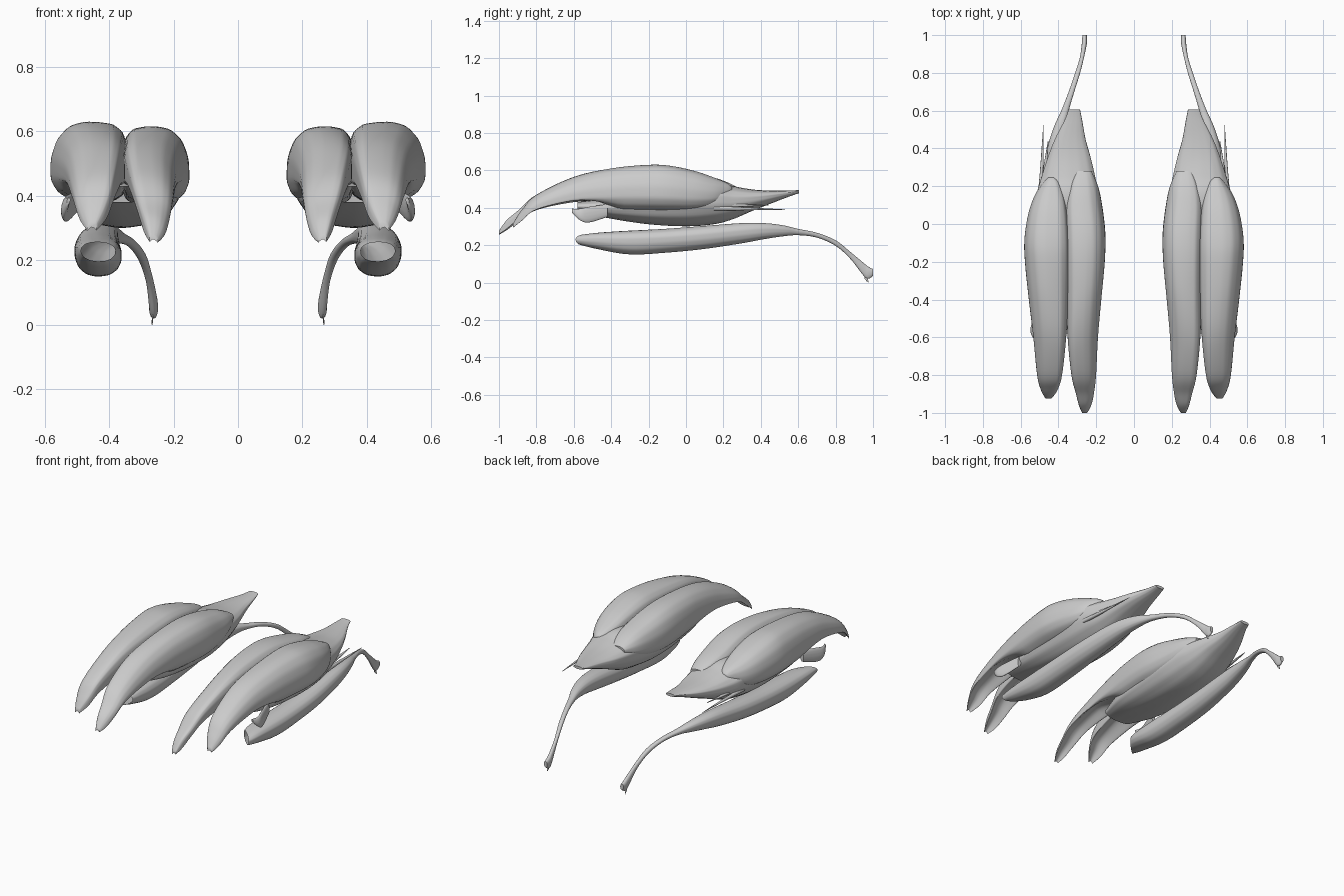
import bpy, bmesh, math

SIDES = 56


def spline(rows, steps):
    """Catmull-Rom interpolation between section rows."""
    out = []
    for i in range(len(rows) - 1):
        a, b = rows[max(i - 1, 0)], rows[i]
        c, d = rows[i + 1], rows[min(i + 2, len(rows) - 1)]
        for s in range(steps):
            t = s / steps
            row = []
            for p0, p1, p2, p3 in zip(a, b, c, d):
                row.append(0.5 * (2 * p1 + (p2 - p0) * t
                                  + (2 * p0 - 5 * p1 + 4 * p2 - p3) * t * t
                                  + (3 * p1 - p0 - 3 * p2 + p3) * t ** 3))
            out.append(row)
    out.append(rows[-1])
    return out


def loft(name, rows, equator=0.5, power=0.9, hollow=0.0, lean=0.0, tilt=0.0,
         join=0, skew=0.0, groove=0.01, open_front=False, steps=6):
    """Rows are (y, x0, x1, z0, z1); skin the sections and mirror across x.
    hollow cups the underside near the front, tilt raises one side there,
    join squares the side facing a neighbour, skew slants the front opening."""
    bm = bmesh.new()
    rings = []
    for k, (y, x0, x1, z0, z1) in enumerate(spline(rows, steps)):
        cx, rx, h = (x0 + x1) / 2, (x1 - x0) / 2, z1 - z0
        zm = z0 + equator * h
        front = min(1, max(0, (-0.35 - y) / 0.3))
        ring = []
        for i in range(SIDES):
            a = 2 * math.pi * i / SIDES
            c, s = math.cos(a), math.sin(a)
            p = power * 0.62 if c * join > 1e-6 else power
            u = math.copysign(abs(c) ** p, c)
            v = math.copysign(abs(s) ** p, s)
            # faint lengthwise fibre grooves
            f = 1 - groove * (1 + math.sin(9 * a + k * 0.13) * math.cos(5 * a - k * 0.07))
            z = zm + v * f * (h * (1 - equator) if v > 0 else h * equator)
            if v < 0:
                z += hollow * front * h * (1 - u * u)
            z += tilt * front * u * rx
            ring.append(bm.verts.new((cx + rx * u * f + lean * rx * v,
                                      y + skew * front * (1 - u) / 2, z)))
        rings.append(ring)
    for r, q in zip(rings, rings[1:]):
        for i in range(SIDES):
            j = (i + 1) % SIDES
            bm.faces.new((r[i], r[j], q[j], q[i]))
    bm.faces.new(rings[-1])
    if not open_front:
        bm.faces.new(rings[0][::-1])
    bmesh.ops.recalc_face_normals(bm, faces=bm.faces)
    me = bpy.data.meshes.new(name)
    bm.to_mesh(me)
    bm.free()
    ob = bpy.data.objects.new(name, me)
    bpy.context.collection.objects.link(ob)
    ob.modifiers.new("Mirror", 'MIRROR')
    bpy.context.view_layer.objects.active = ob
    ob.select_set(True)
    bpy.ops.object.shade_smooth_by_angle(angle=math.radians(50))
    ob.select_set(False)
    return ob


# Inner upper muscle head, drooping to a tip at the front
loft("inner_head", [
    (-1.0, .248, .275, .25, .275), (-.96, .226, .292, .265, .33),
    (-.9, .212, .308, .31, .38), (-.8, .20, .332, .37, .465),
    (-.6, .19, .352, .395, .553), (-.4, .172, .357, .385, .60),
    (-.2, .153, .36, .375, .617), (-.05, .15, .362, .37, .608),
    (.1, .168, .362, .385, .575), (.2, .19, .345, .42, .545),
    (.28, .225, .31, .47, .508)], equator=.4, hollow=.6, tilt=.2, join=1)

# Outer upper muscle head
loft("outer_head", [
    (-.925, .438, .468, .285, .315), (-.88, .405, .493, .31, .385),
    (-.8, .38, .514, .365, .467), (-.6, .358, .534, .395, .563),
    (-.4, .347, .558, .385, .61), (-.2, .342, .579, .38, .63),
    (-.08, .342, .582, .38, .625), (.05, .35, .562, .385, .597),
    (.15, .366, .527, .405, .562), (.22, .395, .48, .45, .532),
    (.245, .42, .455, .48, .512)], equator=.4, hollow=.6, tilt=-.12, join=-1)

# Deep broad muscle, open at the front, narrowing into the flat rear tendon
loft("deep_muscle_and_tendon", [
    (-.58, .27, .46, .38, .43), (-.4, .21, .505, .34, .455),
    (-.2, .185, .525, .31, .50), (0, .176, .53, .30, .53),
    (.15, .185, .518, .312, .54), (.25, .203, .492, .338, .517),
    (.35, .226, .46, .38, .499), (.45, .255, .42, .42, .492),
    (.55, .274, .368, .459, .492), (.605, .285, .347, .478, .495)],
    equator=.6, groove=.015, open_front=True)

# Separate lower muscle with a slanted open front and a long hooked tendon
loft("lower_muscle", [
    (-.59, .38, .487, .197, .257), (-.5, .368, .498, .178, .267),
    (-.3, .36, .507, .15, .278), (-.1, .363, .507, .16, .288),
    (.1, .368, .50, .18, .303), (.3, .37, .478, .21, .318),
    (.42, .368, .455, .232, .318), (.52, .36, .422, .247, .306),
    (.6, .345, .385, .253, .287), (.7, .316, .346, .24, .266),
    (.8, .285, .312, .196, .226), (.88, .265, .287, .125, .163),
    (.95, .25, .277, .035, .105), (.975, .248, .276, .02, .085),
    (1.0, .25, .272, .035, .072)], equator=.55, lean=.04, skew=.13,
    open_front=True)

# Loose fibre slivers and small flap along the outer edge
loft("outer_fibre", [
    (.15, .485, .51, .385, .41), (.28, .48, .498, .386, .404),
    (.42, .478, .488, .388, .397), (.53, .478, .48, .389, .391)], steps=3)
loft("fibre_tip", [
    (.15, .48, .50, .40, .43), (.3, .462, .48, .405, .42),
    (.44, .452, .456, .412, .415)], steps=3)
loft("front_flap", [
    (-.61, .52, .53, .375, .395), (-.57, .525, .548, .335, .395),
    (-.52, .515, .54, .32, .405), (-.42, .485, .51, .35, .42)],
    power=1, steps=3, lean=-.3)

# Tiny fibre end touching the ground under the hooked tendon
loft("tendon_end_fibre", [
    (.955, .262, .266, .02, .05), (.965, .263, .267, .008, .035),
    (.975, .265, .268, 0, .01)], steps=2, groove=0)
